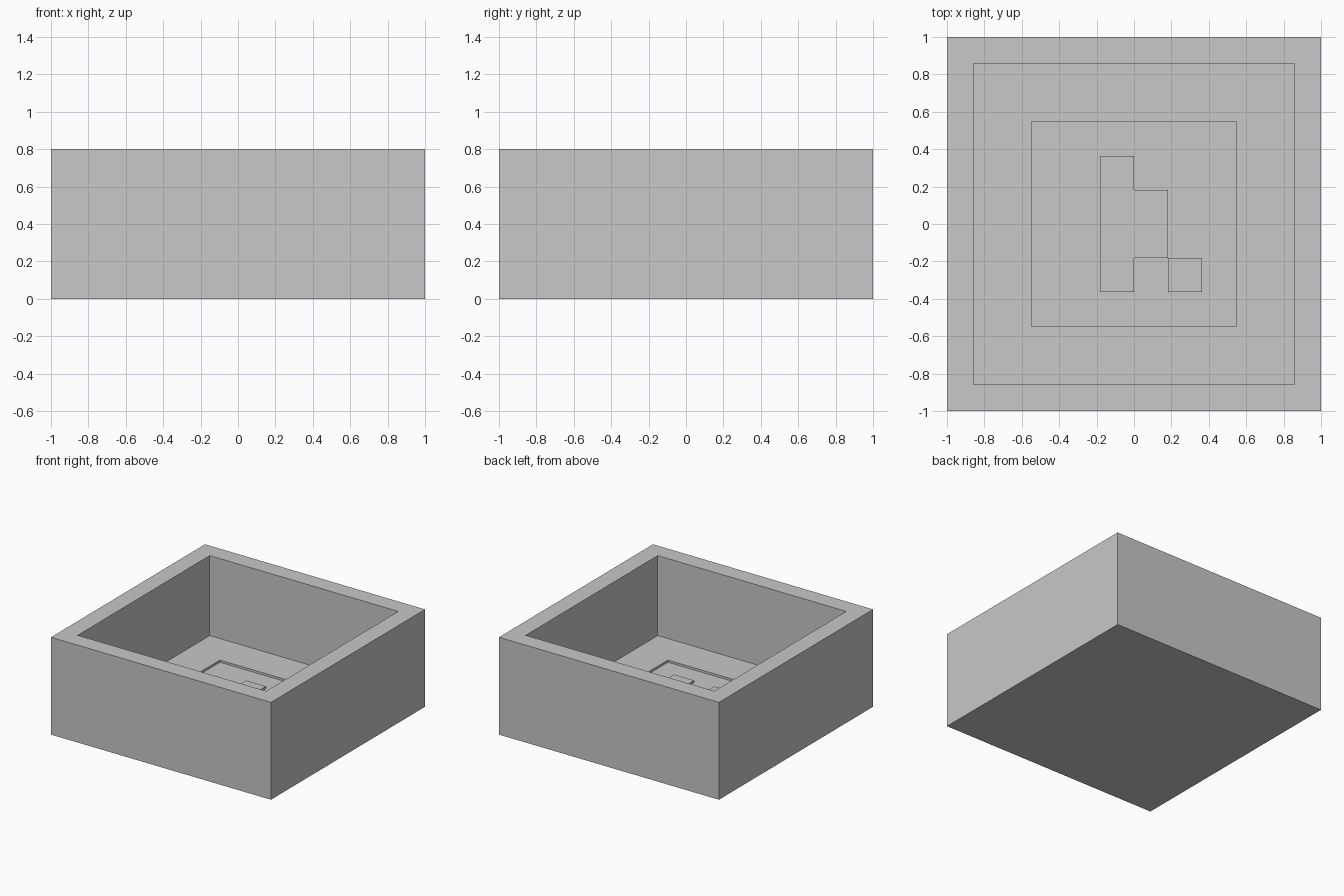
import bpy
import bmesh

cube = bpy.data.objects.get("Cube")
if cube:
    bpy.data.objects.remove(cube, do_unlink=True)

SIZE, HEIGHT = 2.0, 0.8
WALL = 0.143          # wall and floor thickness
PANEL = 0.547         # half width of the sunken floor panel
SINK = 0.018          # depth of the floor panel
CELL = PANEL / 3      # grid cell of the relief

# Single stone colour
stone = bpy.data.materials.new("stone_grey")
stone.use_nodes = True
grey = (0.58, 0.58, 0.58, 1.0)
stone.diffuse_color = grey
stone.node_tree.nodes["Principled BSDF"].inputs["Base Color"].default_value = grey


def add_object(name, bm):
    bmesh.ops.recalc_face_normals(bm, faces=bm.faces[:])
    mesh = bpy.data.meshes.new(name)
    bm.to_mesh(mesh)
    bm.free()
    mesh.materials.append(stone)
    obj = bpy.data.objects.new(name, mesh)
    bpy.context.scene.collection.objects.link(obj)


def extrude_face(bm, face, dz):
    """Extrude a face vertically and return its cap."""
    cap = bmesh.ops.extrude_discrete_faces(bm, faces=[face])["faces"][0]
    bmesh.ops.translate(bm, verts=cap.verts[:], vec=(0, 0, dz))
    return cap


def sink_face(bm, face, border, depth):
    """Leave a border round a face and push the middle down."""
    bmesh.ops.inset_region(bm, faces=[face], thickness=border, use_even_offset=True)
    return extrude_face(bm, face, -depth)


# Open square box with a shallow panel cut in its floor
bm = bmesh.new()
bmesh.ops.create_cube(bm, size=1)
for v in bm.verts:
    v.co = (v.co.x * SIZE, v.co.y * SIZE, (v.co.z + 0.5) * HEIGHT)
bm.normal_update()
top = max(bm.faces, key=lambda f: f.calc_center_median().z)
floor = sink_face(bm, top, WALL, HEIGHT - WALL)
bm.normal_update()
sink_face(bm, floor, SIZE / 2 - WALL - PANEL, SINK)
add_object("open_box", bm)


def relief(name, outline):
    """Low raised block from an outline in grid cells."""
    bm = bmesh.new()
    verts = [bm.verts.new((x * CELL, y * CELL, WALL - SINK)) for x, y in outline]
    face = bm.faces.new(verts)
    extrude_face(bm, face, SINK)
    add_object(name, bm)


# Raised blocks on the panel, level with the floor
relief("stepped_relief", [(-1, -2), (0, -2), (0, -1), (1, -1),
                          (1, 1), (0, 1), (0, 2), (-1, 2)])
relief("square_relief", [(1, -2), (2, -2), (2, -1), (1, -1)])
